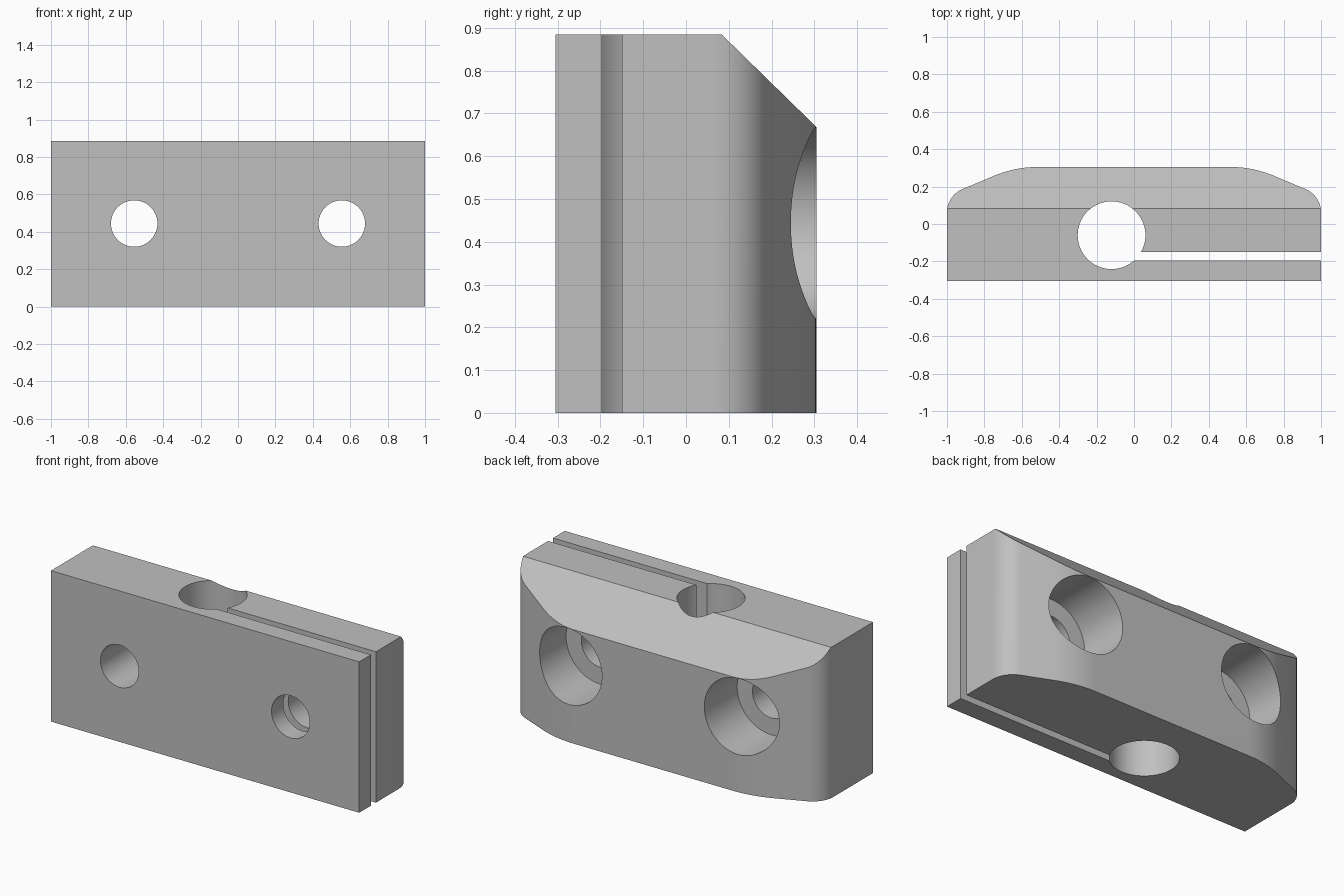
import bpy
import bmesh
from math import radians, tan
from mathutils import Matrix, Vector

cube = bpy.data.objects.get("Cube")
if cube:
    bpy.data.objects.remove(cube, do_unlink=True)

HEIGHT, HALF_DEPTH = 0.885, 0.305
HOLE_X, HOLE_Z = 0.555, 0.444

grey = bpy.data.materials.new("plain grey")
grey.use_nodes = True
colour = (0.53, 0.53, 0.53, 1)
grey.diffuse_color = colour
grey.node_tree.nodes["Principled BSDF"].inputs["Base Color"].default_value = colour


def make_object(name, bm):
    bmesh.ops.recalc_face_normals(bm, faces=bm.faces)
    mesh = bpy.data.meshes.new(name)
    bm.to_mesh(mesh)
    bm.free()
    mesh.materials.append(grey)
    obj = bpy.data.objects.new(name, mesh)
    bpy.context.collection.objects.link(obj)
    return obj


def prism(name, points, direction):
    """Extrude a closed outline along a vector."""
    bm = bmesh.new()
    face = bm.faces.new([bm.verts.new(p) for p in points])
    ext = bmesh.ops.extrude_face_region(bm, geom=[face])
    verts = [v for v in ext["geom"] if isinstance(v, bmesh.types.BMVert)]
    bmesh.ops.translate(bm, vec=direction, verts=verts)
    return make_object(name, bm)


def cylinder(name, radius, start, end):
    """Cylinder between two points."""
    a, b = Vector(start), Vector(end)
    turn = (b - a).to_track_quat("Z", "Y").to_matrix().to_4x4()
    bm = bmesh.new()
    bmesh.ops.create_cone(bm, cap_ends=True, segments=96, radius1=radius,
                          radius2=radius, depth=(b - a).length,
                          matrix=Matrix.Translation((a + b) / 2) @ turn)
    return make_object(name, bm)


def fillet(before, corner, after, radius, steps=12):
    """Arc points that round one corner of an outline."""
    before, corner, after = Vector(before), Vector(corner), Vector(after)
    u, v = (before - corner).normalized(), (after - corner).normalized()
    half = u.angle(v) / 2
    length = radius / tan(half)
    centre = corner + (u + v).normalized() * (radius ** 2 + length ** 2) ** 0.5
    p, q = corner + u * length - centre, corner + v * length - centre
    return [centre + (p.lerp(q, i / steps)).normalized() * radius
            for i in range(steps + 1)]


# Block outline: flat front, sloped and rounded back
front, side, back = (1, -HALF_DEPTH), (1, 0.152), (0.635, HALF_DEPTH)
half = [Vector(front)]
half += fillet(front, side, back, 0.135)
half += fillet(side, back, (0, HALF_DEPTH), 0.6)
outline = [(p.x, p.y, 0) for p in half]
outline += [(-x, y, z) for x, y, z in reversed(outline)]
block = prism("clamp_block", outline, (0, 0, HEIGHT))

# Cutters: top back chamfer, clamping slot, vertical bore, bolt holes
cutters = [
    prism("chamfer_cutter",
          [(-1.2, 0.083, HEIGHT), (-1.2, HALF_DEPTH, 0.668),
           (-1.2, 0.505, 0.473), (-1.2, 0.505, 1.2), (-1.2, 0.083, 1.2)],
          (2.4, 0, 0)),
    prism("slot_cutter",
          [(-0.1, -0.196, -0.1), (1.1, -0.196, -0.1),
           (1.1, -0.15, -0.1), (-0.1, -0.15, -0.1)],
          (0, 0, 1.2)),
    cylinder("bore_cutter", 0.181, (-0.12, -0.06, -0.1), (-0.12, -0.06, 1.1)),
]
for x in (-HOLE_X, HOLE_X):
    cutters.append(cylinder("bolt_hole_cutter", 0.124,
                            (x, -0.5, HOLE_Z), (x, 0.1, HOLE_Z)))
    cutters.append(cylinder("counterbore_cutter", 0.223,
                            (x, 0, HOLE_Z), (x, 0.5, HOLE_Z)))

bpy.ops.object.select_all(action="DESELECT")
bpy.context.view_layer.objects.active = block
block.select_set(True)
for cutter in cutters:
    mod = block.modifiers.new(cutter.name, "BOOLEAN")
    mod.operation = "DIFFERENCE"
    mod.solver = "EXACT"
    mod.object = cutter
    bpy.ops.object.modifier_apply(modifier=mod.name)
    bpy.data.objects.remove(cutter, do_unlink=True)

bpy.ops.object.shade_smooth_by_angle(angle=radians(20))
